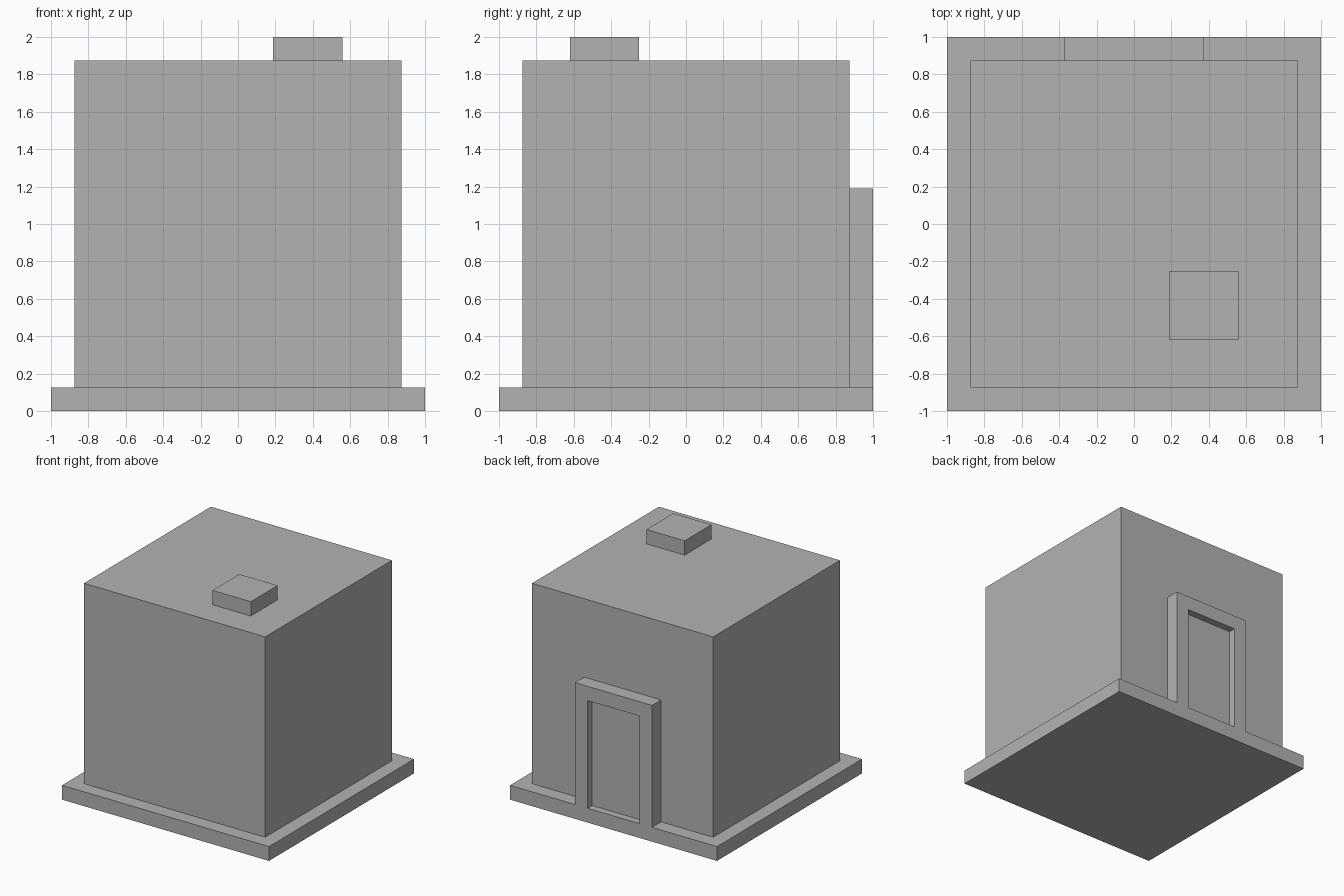
import bpy
import bmesh

if "Cube" in bpy.data.objects:
    bpy.data.objects.remove(bpy.data.objects["Cube"], do_unlink=True)

# Plain grey shared by every part
grey = bpy.data.materials.new("plain_grey")
grey.use_nodes = True
colour = (0.45, 0.45, 0.45, 1)
grey.diffuse_color = colour
grey.node_tree.nodes["Principled BSDF"].inputs["Base Color"].default_value = colour


def finish(name, bm):
    bmesh.ops.recalc_face_normals(bm, faces=bm.faces)
    mesh = bpy.data.meshes.new(name)
    bm.to_mesh(mesh)
    bm.free()
    mesh.materials.append(grey)
    obj = bpy.data.objects.new(name, mesh)
    bpy.context.collection.objects.link(obj)
    return obj


def box(name, low, high):
    """Box spanning two opposite corners."""
    bm = bmesh.new()
    bmesh.ops.create_cube(bm, size=1)
    for v in bm.verts:
        v.co = [(a + b) / 2 + c * (b - a) for a, b, c in zip(low, high, v.co)]
    return finish(name, bm)


WALL, FLOOR, ROOF = 0.875, 0.125, 1.875

# Base slab, house body and roof hatch
box("base_slab", (-1, -1, 0), (1, 1, FLOOR))
box("house_body", (-WALL, -WALL, FLOOR), (WALL, WALL, ROOF))
box("chimney", (0.1875, -0.62, ROOF), (0.5575, -0.25, 2))

# Door frame: an upside-down U profile pushed out from the back wall
outer, inner, top, lintel = 0.372, 0.25, 1.19, 1.065
profile = [(-outer, FLOOR), (-outer, top), (outer, top), (outer, FLOOR),
           (inner, FLOOR), (inner, lintel), (-inner, lintel), (-inner, FLOOR)]
bm = bmesh.new()
face = bm.faces.new([bm.verts.new((x, WALL, z)) for x, z in profile])
pushed = bmesh.ops.extrude_face_region(bm, geom=[face], use_keep_orig=True)["geom"]
for v in pushed:
    if isinstance(v, bmesh.types.BMVert):
        v.co.y = 1
finish("door_frame", bm)

# Door panel set halfway back in the frame
box("door_panel", (-inner, WALL, FLOOR), (inner, 0.9375, lintel))
